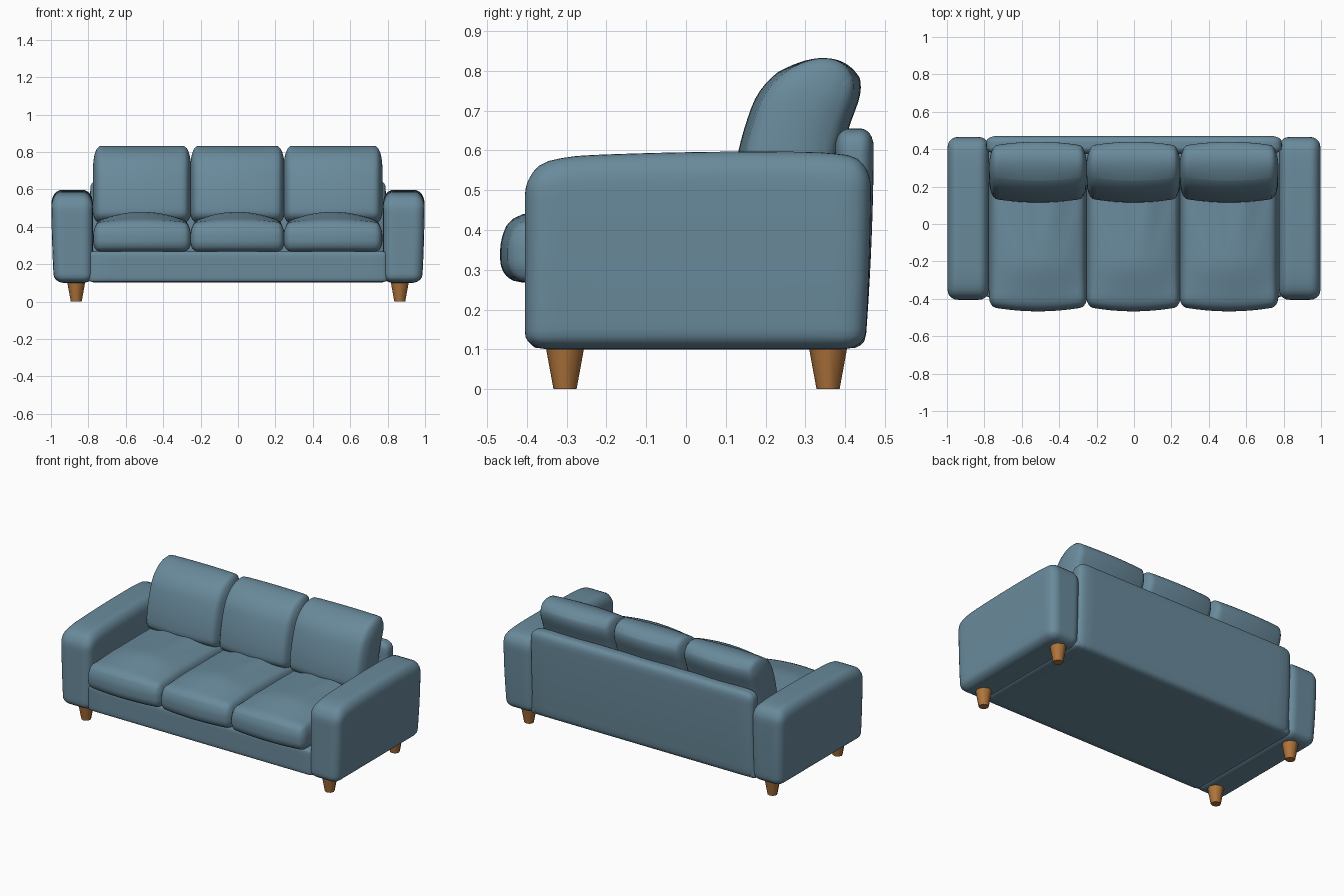
import bpy, bmesh, math
from mathutils import Vector

cube = bpy.data.objects.get("Cube")
if cube:
    bpy.data.objects.remove(cube, do_unlink=True)


def material(name, colour):
    mat = bpy.data.materials.new(name)
    mat.use_nodes = True
    mat.diffuse_color = colour
    mat.node_tree.nodes["Principled BSDF"].inputs["Base Color"].default_value = colour
    return mat


fabric = material("blue_grey_fabric", (0.142, 0.255, 0.33, 1))
wood = material("orange_brown_wood", (0.43, 0.175, 0.045, 1))


def finish(name, bm, mat, angle):
    bmesh.ops.recalc_face_normals(bm, faces=bm.faces)
    mesh = bpy.data.meshes.new(name)
    bm.to_mesh(mesh)
    bm.free()
    mesh.materials.append(mat)
    obj = bpy.data.objects.new(name, mesh)
    bpy.context.collection.objects.link(obj)
    bpy.ops.object.select_all(action="DESELECT")
    obj.select_set(True)
    bpy.context.view_layer.objects.active = obj
    bpy.ops.object.shade_smooth_by_angle(angle=math.radians(angle))


def soft_box(name, low, high, radii, top_radius, shape=None, cuts=23):
    """Box with elliptical edges; shape(n, p) then bends it, n being the -1..1 position."""
    low, high = Vector(low), Vector(high)
    mid, half = (low + high) / 2, (high - low) / 2
    bm = bmesh.new()
    bmesh.ops.create_cube(bm, size=2)
    bmesh.ops.subdivide_edges(bm, edges=bm.edges[:], cuts=cuts, use_grid_fill=True)
    for v in bm.verts:
        n = Vector([math.sin(c * math.pi / 2) for c in v.co])
        r = Vector(radii)
        if n.z > 0:
            r.z = top_radius
        p = Vector([n[i] * half[i] for i in range(3)])
        q = Vector([max(r[i] - half[i], min(half[i] - r[i], p[i])) for i in range(3)])
        d = Vector([(p[i] - q[i]) / r[i] for i in range(3)]).normalized()
        p = mid + q + Vector([d[i] * r[i] for i in range(3)])
        if shape:
            shape(n, p)
        v.co = p
    finish(name, bm, fabric, 60)


# Arms: tops rolling over at the front, sides drawn in at the bottom
def arm_shape(side):
    def shape(n, p):
        up = (n.z + 1) / 2
        front = max(0, (-p.y - 0.25) / 0.155)
        rear = max(0, (p.y - 0.3) / 0.165)
        p.z -= up * (0.05 * (p.y - 0.18) ** 2 + 0.026 * front ** 2 + 0.015 * rear ** 2)
        if n.x * side > 0:
            p.x -= side * 0.014 * (1 - up) ** 2
        if n.y > 0:
            p.y -= 0.015 * (1 - up) ** 2
    return shape


for label, s in (("left", 1), ("right", -1)):
    x0, x1 = sorted((s * 0.775, s * 0.998))
    soft_box(label + "_arm", (x0, -0.405, 0.1), (x1, 0.465, 0.597),
             (0.055, 0.055, 0.045), 0.075, arm_shape(s))


# Base and back panel, the panel leaning slightly outwards
def panel_shape(n, p):
    if n.y > 0:
        p.y -= 0.022 * ((1 - n.z) / 2) ** 2


soft_box("base", (-0.8, -0.392, 0.103), (0.8, 0.44, 0.27), (0.02, 0.02, 0.02), 0.02, cuts=11)
soft_box("back_panel", (-0.79, 0.375, 0.103), (0.79, 0.472, 0.655),
         (0.06, 0.035, 0.03), 0.045, panel_shape, cuts=17)


# Seat cushions: domed tops, bowed fronts and soft creases towards the back
def seat_shape(n, p):
    dome = 1 - n.x ** 2
    if n.z > 0:
        rise = min(1, max(0, (p.y + 0.47) / 0.25))
        p.z += n.z * 0.06 * dome * rise
        back = max(0, min(1, (p.y + 0.2) / 0.35))
        p.z -= n.z * 0.006 * dome * back * (1 + math.cos(9 * n.x / (0.5 + 0.5 * back)))
    if n.y < 0:
        p.y += n.y * 0.025 * dome


# Back cushions: leaning backwards in a curve, with full fronts and backs
def back_shape(n, p):
    lean = max(0, (p.z - 0.45) / 0.38)
    p.y += 0.105 * lean ** 1.9
    p.y += n.y * 0.024 * (1 - n.x ** 2)
    p.z -= 0.012 * max(0, n.z) * max(0, n.y)


for label, x, w in (("right", -0.513, 0.262), ("middle", -0.003, 0.252), ("left", 0.508, 0.264)):
    soft_box(label + "_seat_cushion", (x - w, -0.442, 0.268), (x + w, 0.34, 0.42),
             (0.035, 0.05, 0.06), 0.074, seat_shape)
    soft_box(label + "_back_cushion", (x - w, 0.138, 0.42), (x + w, 0.352, 0.832),
             (0.04, 0.1, 0.06), 0.12, back_shape)

# Tapered legs
for side, x in (("left", 0.865), ("right", -0.865)):
    for end, y in (("front", -0.304), ("back", 0.357)):
        bm = bmesh.new()
        bmesh.ops.create_cone(bm, cap_ends=True, segments=8, radius1=0.029, radius2=0.051, depth=0.12)
        bmesh.ops.translate(bm, verts=bm.verts, vec=(x, y, 0.06))
        finish(end + "_" + side + "_leg", bm, wood, 50)
